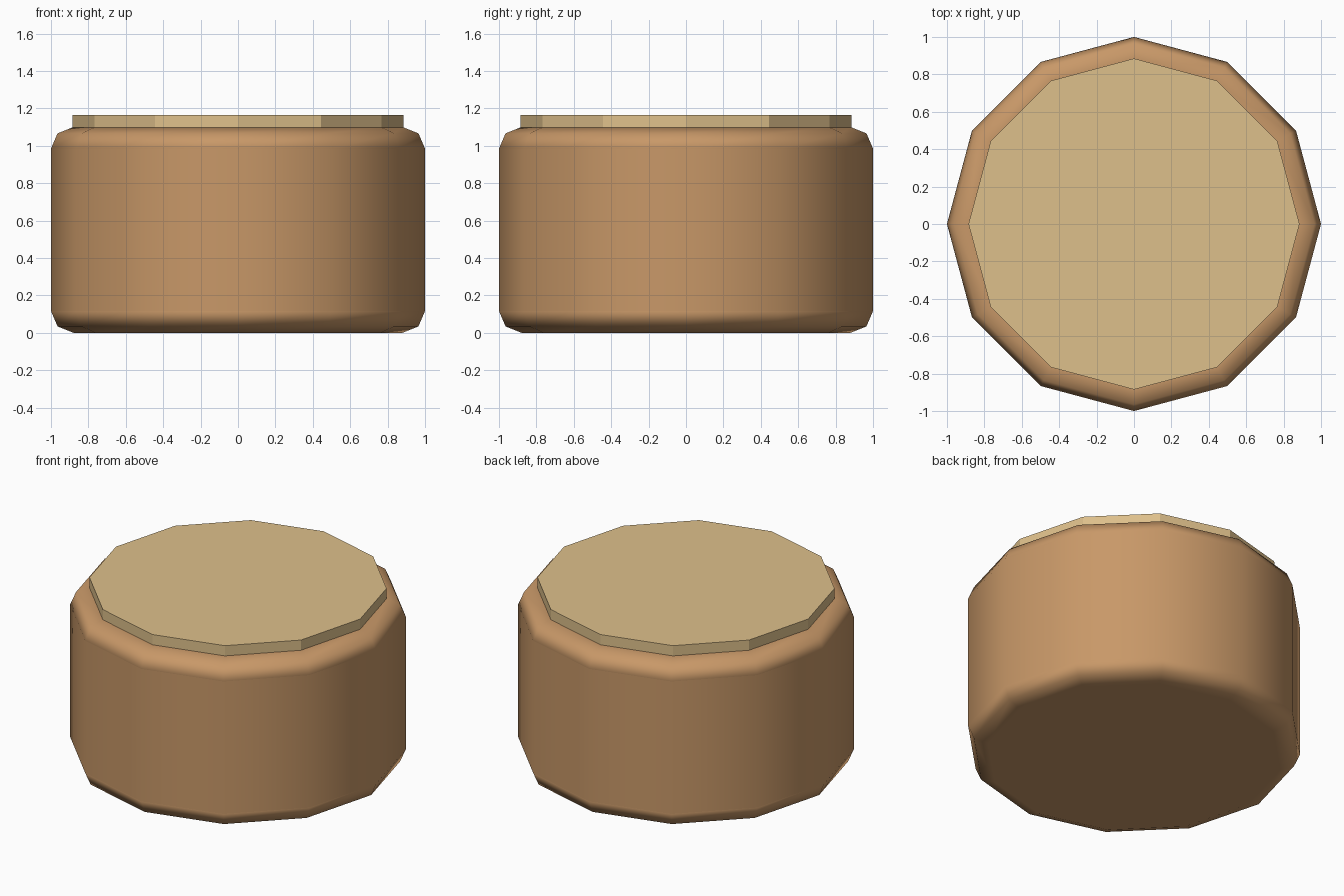
import bpy
import math

if "Cube" in bpy.data.objects:
    bpy.data.objects.remove(bpy.data.objects["Cube"])


def material(name, colour):
    mat = bpy.data.materials.new(name)
    mat.diffuse_color = (*colour, 1)
    mat.use_nodes = True
    mat.node_tree.nodes["Principled BSDF"].inputs["Base Color"].default_value = mat.diffuse_color
    return mat


def prism(name, radius, z0, z1, mat):
    """Twelve-sided prism with corners on the x and y axes."""
    bpy.ops.mesh.primitive_cylinder_add(vertices=12, radius=radius, depth=z1 - z0,
                                        location=(0, 0, (z0 + z1) / 2))
    obj = bpy.context.object
    obj.name = name
    obj.data.materials.append(mat)
    return obj


brown = material("warm_brown", (0.578, 0.314, 0.138))
tan = material("light_tan", (0.730, 0.527, 0.258))

# Body with rounded top and bottom rims and flat side panels
body = prism("body", 1.0, 0.0, 1.10, brown)
bpy.ops.object.shade_smooth()
bevel = body.modifiers.new("rounded_rims", 'BEVEL')
bevel.width = 0.116
bevel.segments = 2
bevel.limit_method = 'ANGLE'
bevel.angle_limit = math.radians(45)
bevel.harden_normals = True

# Thin flat lid set on the top
prism("lid", 0.885, 1.06, 1.165, tan)
